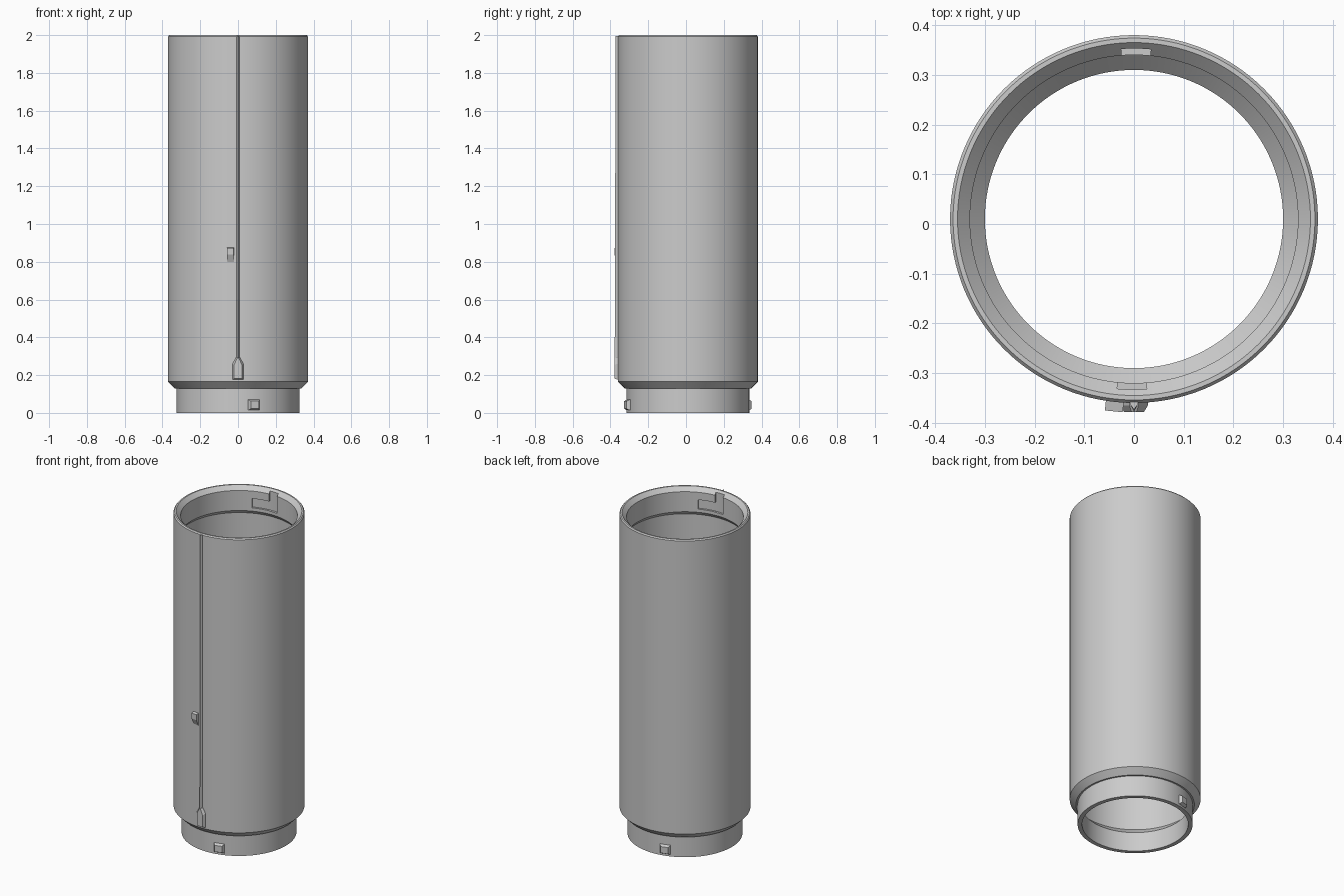
import bpy, bmesh
from math import sin, cos, pi, radians

if "Cube" in bpy.data.objects:
    bpy.data.objects.remove(bpy.data.objects["Cube"])

CY = 0.01      # tube axis sits slightly behind the origin
SEG = 128


def finish(name, bm):
    bmesh.ops.recalc_face_normals(bm, faces=bm.faces)
    me = bpy.data.meshes.new(name)
    bm.to_mesh(me)
    bm.free()
    ob = bpy.data.objects.new(name, me)
    bpy.context.collection.objects.link(ob)
    return ob


def loft(name, loops, closed=False):
    """Skin a list of 3D loops; cap the ends, or join last to first."""
    bm = bmesh.new()
    rings = [[bm.verts.new(p) for p in lp] for lp in loops]
    pairs = list(zip(rings, rings[1:]))
    if closed:
        pairs.append((rings[-1], rings[0]))
    else:
        bm.faces.new(rings[0])
        bm.faces.new(rings[-1])
    for a, b in pairs:
        for i in range(len(a)):
            j = (i + 1) % len(a)
            bm.faces.new((a[i], a[j], b[j], b[i]))
    return finish(name, bm)


def polar(r, deg, z, u=0.0):
    """Point at radius r and angle, shifted sideways by u."""
    a = radians(deg)
    return (r * cos(a) - u * sin(a), CY + r * sin(a) + u * cos(a), z)


def rect(deg, r, w, z0, z1):
    return [polar(r, deg, z, u) for u, z in ((-w, z0), (w, z0), (w, z1), (-w, z1))]


# tube wall: spigot, shoulder, body, socket rim, bore (radius, height)
profile = [(0.325, 0), (0.325, 0.13), (0.335, 0.13), (0.37, 0.165), (0.37, 1.993),
           (0.364, 2.0), (0.355, 2.0), (0.33, 1.975), (0.33, 1.85), (0.345, 1.83),
           (0.345, 0.165), (0.30, 0.12), (0.30, 0)]
tube = loft("tube", [[polar(r, 360 * i / SEG, z) for i in range(SEG)]
                     for r, z in profile], closed=True)


# bayonet slots cut into the socket wall
def sector(name, a0, a1, z0, z1):
    n = 10
    angs = [a0 + (a1 - a0) * i / n for i in range(n + 1)]
    outer = [(0.343, a) for a in angs]
    inner = [(0.31, a) for a in reversed(angs)]
    return loft(name, [[polar(r, a, z) for r, a in outer + inner] for z in (z0, z1)])


for side, base in (("back", 90), ("front", 270)):
    for part, a0, a1, z0, z1 in (("entry", -5.7, 4.3, 1.869, 2.05),
                                 ("lock", -5.2, 22, 1.87, 1.928)):
        cutter = sector(f"{side}_slot_{part}_cutter", base + a0, base + a1, z0, z1)
        cutter.hide_render = True
        cutter.hide_set(True)
        mod = tube.modifiers.new(f"{side}_{part}", 'BOOLEAN')
        mod.operation = 'DIFFERENCE'
        mod.solver = 'EXACT'
        mod.object = cutter

bpy.context.view_layer.objects.active = tube
tube.select_set(True)
for mod in list(tube.modifiers):
    bpy.ops.object.modifier_apply(modifier=mod.name)
bpy.ops.object.shade_smooth_by_angle(angle=radians(25))
for ob in list(bpy.data.objects):
    if ob.name.endswith("_cutter"):
        bpy.data.objects.remove(ob)

# locking pins on the spigot
for side, ang in (("front", 285), ("back", 105)):
    loft(f"{side}_locking_pin", [rect(ang, 0.315, 0.031, 0.014, 0.07),
                                 rect(ang, 0.328, 0.031, 0.014, 0.07),
                                 rect(ang, 0.343, 0.022, 0.022, 0.062)])

# thin ridge down the front, slightly taller at the foot
loft("front_ridge", [[polar(0.366, 270, z, -0.008), polar(0.374, 270, z, -0.007),
                      polar(r, 270, z), polar(0.374, 270, z, 0.007),
                      polar(0.366, 270, z, 0.008)]
                     for z, r in ((0.27, 0.388), (0.6, 0.386), (1.995, 0.383))])

# pointed foot of the ridge
def foot(r, w, z0, z1, z2, tip):
    return [polar(r, 270, z, u) for u, z in
            ((-w, z0), (w, z0), (w, z1), (tip, z2), (-tip, z2), (-w, z1))]


loft("ridge_foot", [foot(0.362, 0.029, 0.175, 0.26, 0.295, 0.01),
                    foot(0.375, 0.028, 0.177, 0.26, 0.295, 0.009),
                    foot(0.388, 0.02, 0.182, 0.255, 0.29, 0.005)])

# small button beside the ridge with a sloped underside
side_shape = [(0.362, 0.80), (0.372, 0.80), (0.389, 0.838), (0.389, 0.872), (0.362, 0.877)]
loft("side_button", [[polar(r, 264, z, u) for r, z in side_shape]
                     for u in (-0.018, 0.018)])
